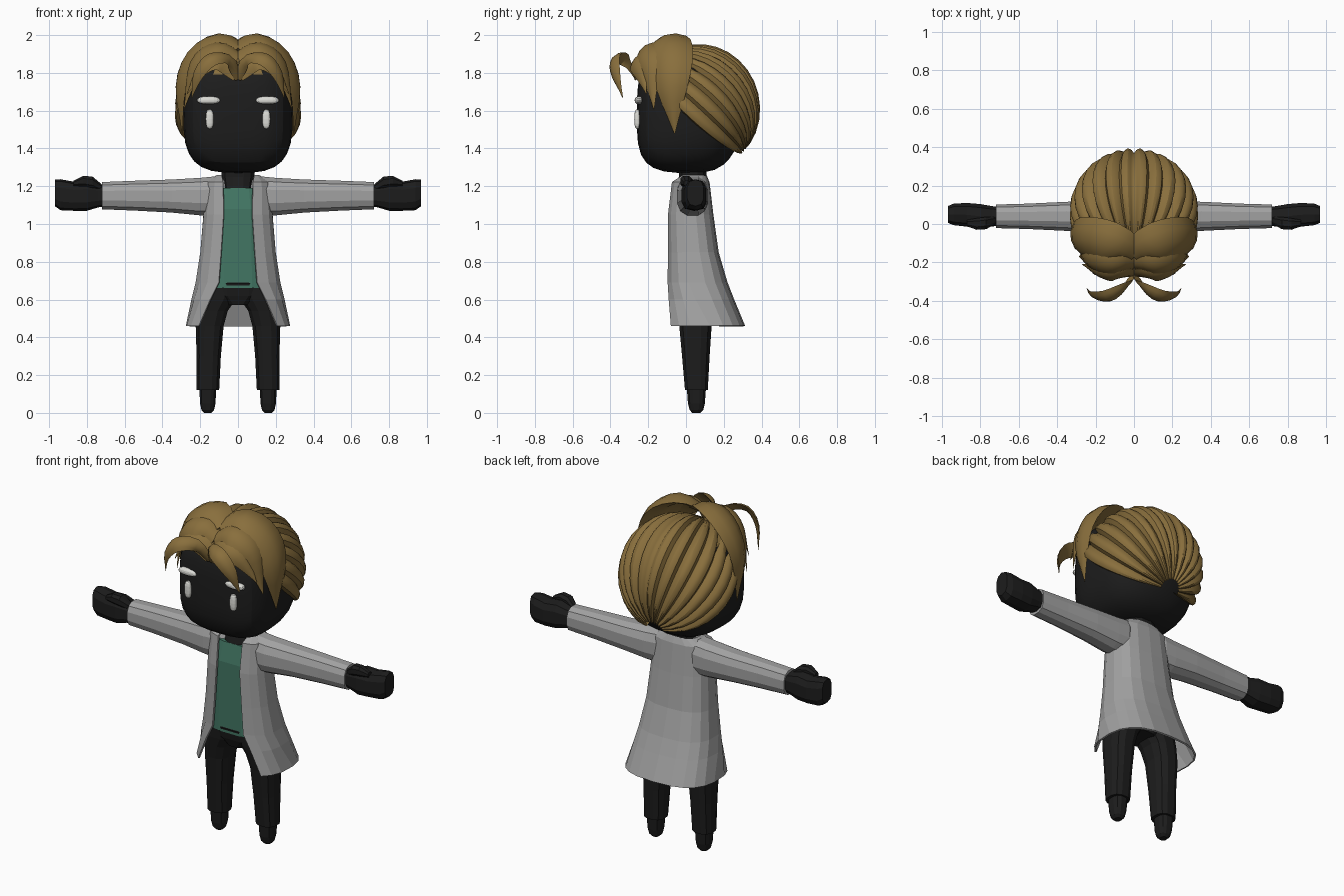
import bpy, bmesh
from math import sin, cos, pi, asin, radians, copysign
from mathutils import Vector

cube = bpy.data.objects.get("Cube")
if cube:
    bpy.data.objects.remove(cube, do_unlink=True)


def material(name, r, g, b):
    m = bpy.data.materials.new(name)
    m.use_nodes = True
    m.diffuse_color = (r, g, b, 1)
    bsdf = next(n for n in m.node_tree.nodes if n.type == "BSDF_PRINCIPLED")
    bsdf.inputs["Base Color"].default_value = (r, g, b, 1)
    bsdf.inputs["Roughness"].default_value = 0.8
    return m


BLACK = material("soft black", 0.012, 0.012, 0.012)
COAT = material("coat grey", 0.36, 0.36, 0.36)
SHIRT = material("shirt green", 0.055, 0.18, 0.125)
HAIR = material("hair brown", 0.25, 0.158, 0.046)
WHITE = material("eye white", 0.72, 0.72, 0.68)


def finish(name, bm, mat, mirror=False, smooth=None):
    """Turn a bmesh into an object, optionally mirrored and smoothed."""
    bmesh.ops.recalc_face_normals(bm, faces=bm.faces)
    me = bpy.data.meshes.new(name)
    bm.to_mesh(me)
    bm.free()
    me.materials.append(mat)
    if smooth:
        me.shade_smooth()
        me.set_sharp_from_angle(angle=radians(smooth))
    ob = bpy.data.objects.new(name, me)
    bpy.context.collection.objects.link(ob)
    if mirror:
        mod = ob.modifiers.new("Mirror", "MIRROR")
        mod.use_mirror_merge = mirror == "merge"
    return ob


def skin(bm, rows, closed=True, caps=True):
    """Bridge rows of points with quads."""
    rows = [[bm.verts.new(p) for p in row] for row in rows]
    n = len(rows[0])
    for a, b in zip(rows, rows[1:]):
        for i in range(n if closed else n - 1):
            j = (i + 1) % n
            bm.faces.new((a[i], a[j], b[j], b[i]))
    if caps:
        bm.faces.new(rows[0])
        bm.faces.new(rows[-1])


def spow(v, e):
    return copysign(abs(v) ** e, v)


def loft(name, rings, mat, axis="z", sides=12, e=0.8, **kw):
    """Rings are (position, centre, radius, centre, radius) along an axis."""
    rows = []
    for pos, c1, r1, c2, r2 in rings:
        row = []
        for i in range(sides):
            a = 2 * pi * (i + 0.5) / sides
            u, v = c1 + r1 * spow(cos(a), e), c2 + r2 * spow(sin(a), e)
            row.append((u, v, pos) if axis == "z" else (pos, u, v))
        rows.append(row)
    bm = bmesh.new()
    skin(bm, rows)
    return finish(name, bm, mat, **kw)


def blob(name, centre, radii, mat, p_mid, p_slope=0, cuts=7, **kw):
    """Rounded box; squareness may change from front to back."""
    bm = bmesh.new()
    bmesh.ops.create_cube(bm, size=2)
    bmesh.ops.subdivide_edges(bm, edges=bm.edges, cuts=cuts, use_grid_fill=True)
    for v in bm.verts:
        d = v.co.normalized()
        p = p_mid - p_slope * d.y
        d /= sum(abs(c) ** p for c in d) ** (1 / p)
        v.co = [c + r * k for c, r, k in zip(centre, radii, d)]
    return finish(name, bm, mat, **kw)


# Head with a scalp-coloured crown, and the eyes
head = blob("head", (0, 0.02, 1.58), (0.29, 0.28, 0.31), BLACK, 3.0, 0.8, smooth=20)
head.data.materials.append(HAIR)
for f in head.data.polygons:
    f.material_index = int(f.center.z > 1.81)
blob("eyelid", (0.155, -0.248, 1.655), (0.064, 0.024, 0.021), WHITE, 2.3, cuts=3, mirror=True)
blob("eye_drop", (0.15, -0.258, 1.555), (0.021, 0.016, 0.052), WHITE, 2.6, cuts=3, mirror=True)

# Swept-back hair: ribs running from the brow to the nape
fore = Vector((0, -0.756, 0.655))
up = Vector((0, 0.655, 0.756))
centre = Vector((0, 0.06, 1.6))
STRANDS, STEPS = 7, 14
ridge = (0.0, 0.62, 0.95, 1.0, 0.8)
bm = bmesh.new()
rows = []
for s in range(STEPS + 1):
    th = radians(10 + 160 * s / STEPS)
    row = []
    for k in range(STRANDS * 5 + 1):
        phi = radians(102) * k / (STRANDS * 5)
        bulge = ridge[k % 5]
        r = 0.925 + 0.085 * bulge * sin(th) ** 0.4
        if k == STRANDS * 5:
            r = 0.86
        d = fore * cos(th) + (up * cos(phi) + Vector((1, 0, 0)) * sin(phi)) * sin(th)
        row.append(centre + Vector((d.x * 0.333, d.y * 0.335, d.z * 0.355)) * r)
    rows.append(row)
skin(bm, rows, closed=False, caps=False)
back_hair = finish("back_hair", bm, HAIR, mirror="merge", smooth=28)


def spline(pts, t):
    """Catmull-Rom sample of a list of vectors, t from 0 to 1."""
    x = t * (len(pts) - 1)
    i = min(int(x), len(pts) - 2)
    u = x - i
    b, c = pts[i], pts[i + 1]
    a = pts[i - 1] if i else b * 2 - c
    d = pts[i + 2] if i + 2 < len(pts) else c * 2 - b
    return (b * 2 + (c - a) * u + (a * 2 - b * 5 + c * 4 - d) * u ** 2
            + (b * 3 - a - c * 3 + d) * u ** 3) * 0.5


def lock(name, points, steps=12):
    """Tapered hair lock through (x, y, z, half width) points."""
    pts = [Vector(p) for p in points]
    section = ((-1, 0), (-0.55, 0.3), (0, 0.42), (0.55, 0.3), (1, 0), (0, -0.1))
    rows = []
    for s in range(steps + 1):
        t = s / steps
        q = spline(pts, t)
        pos, w = q.xyz, max(q.w, 0.003)
        tan = (spline(pts, min(t + 0.02, 1)) - spline(pts, max(t - 0.02, 0))).xyz.normalized()
        out = pos - Vector((0, 0, 1.62))
        out = (out - tan * out.dot(tan)).normalized()
        side = tan.cross(out)
        rows.append([pos + side * (u * w) + out * (v * w) for u, v in section])
    bm = bmesh.new()
    skin(bm, rows)
    finish(name, bm, HAIR, mirror=True, smooth=35)


# Front locks, parted in the middle
lock("side_lock", [(0, -0.15, 1.91, 0.08), (0.11, -0.1, 1.955, 0.115), (0.23, -0.075, 1.88, 0.115),
                   (0.295, -0.075, 1.72, 0.085), (0.295, -0.06, 1.48, 0)])
lock("temple_lock", [(0, -0.2, 1.88, 0.05), (0.11, -0.2, 1.92, 0.075), (0.22, -0.19, 1.84, 0.07),
                     (0.285, -0.17, 1.61, 0)])
lock("fringe_lock", [(0, -0.25, 1.79, 0.045), (0.09, -0.25, 1.86, 0.065), (0.18, -0.245, 1.83, 0.055),
                     (0.27, -0.21, 1.69, 0)])
lock("front_curl", [(0, -0.26, 1.77, 0.02), (0.05, -0.325, 1.87, 0.035), (0.14, -0.375, 1.87, 0.045),
                    (0.21, -0.37, 1.79, 0.035), (0.245, -0.335, 1.67, 0)])

# Neck, shirt and trousers
loft("neck", [(1.12, 0, 0.05, 0.03, 0.09), (1.19, 0, 0.08, 0.03, 0.085),
              (1.25, 0, 0.09, 0.035, 0.075), (1.32, 0, 0.09, 0.035, 0.075)], BLACK)
loft("shirt", [(0.66, 0, 0.17, 0.02, 0.1), (0.85, 0, 0.16, 0.02, 0.1),
               (1.08, 0, 0.15, 0.02, 0.1), (1.19, 0, 0.13, 0.025, 0.08)], SHIRT, e=0.6)
loft("hips", [(0.57, 0, 0.07, 0.04, 0.09), (0.62, 0, 0.17, 0.035, 0.105),
              (0.685, 0, 0.175, 0.025, 0.108), (0.71, 0, 0.15, 0.02, 0.09)], BLACK)
loft("leg", [(0.12, 0.16, 0.062, 0.055, 0.062), (0.3, 0.155, 0.066, 0.052, 0.075),
             (0.46, 0.15, 0.076, 0.05, 0.088), (0.54, 0.135, 0.083, 0.045, 0.098),
             (0.6, 0.11, 0.1, 0.04, 0.105), (0.66, 0.09, 0.09, 0.03, 0.1)], BLACK, mirror=True)
loft("shoe", [(0.0, 0.16, 0.02, 0.055, 0.022), (0.015, 0.16, 0.034, 0.055, 0.037),
              (0.05, 0.16, 0.042, 0.055, 0.046), (0.13, 0.16, 0.046, 0.055, 0.052)], BLACK, mirror=True)

# Long open coat: (height, half width, front, back, half opening)
coat_rings = [(1.255, 0.11, -0.03, 0.105, 0.085), (1.22, 0.17, -0.075, 0.12, 0.078),
              (1.05, 0.18, -0.095, 0.14, 0.075), (0.85, 0.197, -0.097, 0.168, 0.088),
              (0.69, 0.222, -0.1, 0.215, 0.1), (0.6, 0.242, -0.106, 0.25, 0.145),
              (0.46, 0.272, -0.122, 0.308, 0.205)]
rows = []
for z, hx, front, back, gap in coat_rings:
    e, cy, ry = 0.75, (front + back) / 2, (back - front) / 2
    t0 = asin((gap / hx) ** (1 / e))
    row = []
    for i in range(9):
        t = t0 + (pi - t0) * i / 8
        row.append((hx * max(sin(t), 0) ** e if i < 8 else 0, cy - ry * spow(cos(t), e), z))
    rows.append(row)
bm = bmesh.new()
skin(bm, rows, closed=False, caps=False)
coat = finish("coat", bm, COAT, mirror="merge")
solid = coat.modifiers.new("Thickness", "SOLIDIFY")
solid.thickness = 0.01
solid.offset = 0

# Sleeves and mitten hands
loft("sleeve", [(0.07, 0.035, 0.06, 1.16, 0.09), (0.13, 0.035, 0.085, 1.148, 0.106),
                (0.2, 0.035, 0.085, 1.145, 0.102), (0.35, 0.04, 0.078, 1.148, 0.09),
                (0.55, 0.04, 0.068, 1.15, 0.081), (0.72, 0.04, 0.063, 1.15, 0.074)],
     COAT, axis="x", mirror=True)
loft("hand", [(0.7, 0.04, 0.05, 1.15, 0.055), (0.74, 0.04, 0.055, 1.15, 0.062),
              (0.8, 0.04, 0.066, 1.15, 0.08), (0.87, 0.048, 0.064, 1.147, 0.077),
              (0.94, 0.05, 0.058, 1.155, 0.082), (0.97, 0.05, 0.045, 1.165, 0.07)],
     BLACK, axis="x", sides=10, e=0.7, mirror=True)
loft("thumb", [(0.72, 0.02, 0.02, 1.19, 0.02), (0.77, 0.005, 0.034, 1.22, 0.033),
               (0.82, 0.0, 0.032, 1.227, 0.03), (0.87, 0.005, 0.018, 1.215, 0.015)],
     BLACK, axis="x", sides=8, mirror=True)
